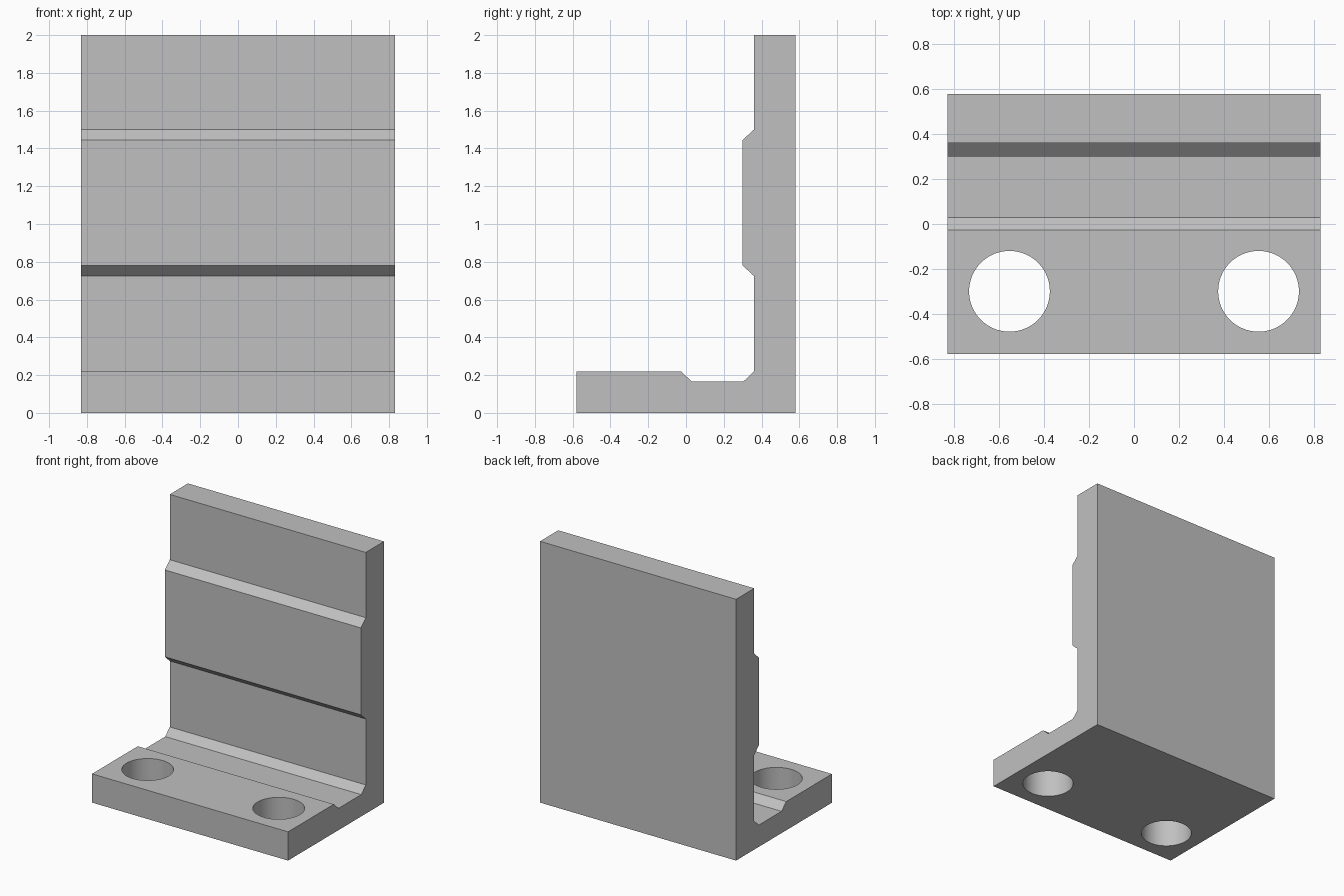
import bpy
import bmesh

if "Cube" in bpy.data.objects:
    bpy.data.objects.remove(bpy.data.objects["Cube"], do_unlink=True)

HALF_WIDTH = 0.83
HOLE_X, HOLE_Y, HOLE_RADIUS = 0.555, -0.30, 0.18

# Single grey material
grey = bpy.data.materials.new("light grey")
grey.use_nodes = True
colour = (0.53, 0.53, 0.53, 1)
grey.diffuse_color = colour
grey.node_tree.nodes["Principled BSDF"].inputs["Base Color"].default_value = colour

# Side profile (y, z): foot, relief groove, upright with raised clamping pad
profile = [
    (-0.58, 0), (0.58, 0), (0.58, 2), (0.36, 2),
    (0.36, 1.5), (0.30, 1.445), (0.30, 0.78), (0.36, 0.725),
    (0.36, 0.22), (0.305, 0.167), (0.03, 0.167), (-0.027, 0.22), (-0.58, 0.22),
]

# Angle bracket: profile extruded across the width
bm = bmesh.new()
side = bm.faces.new([bm.verts.new((-HALF_WIDTH, y, z)) for y, z in profile])
extruded = bmesh.ops.extrude_face_region(bm, geom=[side], use_keep_orig=True)
end_verts = [v for v in extruded["geom"] if isinstance(v, bmesh.types.BMVert)]
bmesh.ops.translate(bm, verts=end_verts, vec=(2 * HALF_WIDTH, 0, 0))
bmesh.ops.recalc_face_normals(bm, faces=bm.faces)
mesh = bpy.data.meshes.new("angle_bracket")
bm.to_mesh(mesh)
bm.free()
mesh.materials.append(grey)
bracket = bpy.data.objects.new("angle_bracket", mesh)
bpy.context.collection.objects.link(bracket)

# Two bolt holes through the foot
cutters = []
for name, sign in (("right", -1), ("left", 1)):
    bpy.ops.mesh.primitive_cylinder_add(
        vertices=64, radius=HOLE_RADIUS, depth=1,
        location=(sign * HOLE_X, HOLE_Y, 0.1))
    cutter = bpy.context.object
    cutter.name = name + "_hole_cutter"
    cutter.hide_render = True
    cutter.data.materials.append(grey)
    cutters.append(cutter)
    cut = bracket.modifiers.new(name + "_hole", "BOOLEAN")
    cut.operation = "DIFFERENCE"
    cut.solver = "EXACT"
    cut.object = cutter

# Apply the cuts, then smooth only the hole walls
bpy.ops.object.select_all(action="DESELECT")
bracket.select_set(True)
bpy.context.view_layer.objects.active = bracket
for modifier in list(bracket.modifiers):
    bpy.ops.object.modifier_apply(modifier=modifier.name)
for cutter in cutters:
    bpy.data.objects.remove(cutter, do_unlink=True)
bpy.ops.object.shade_smooth_by_angle(angle=0.5)
